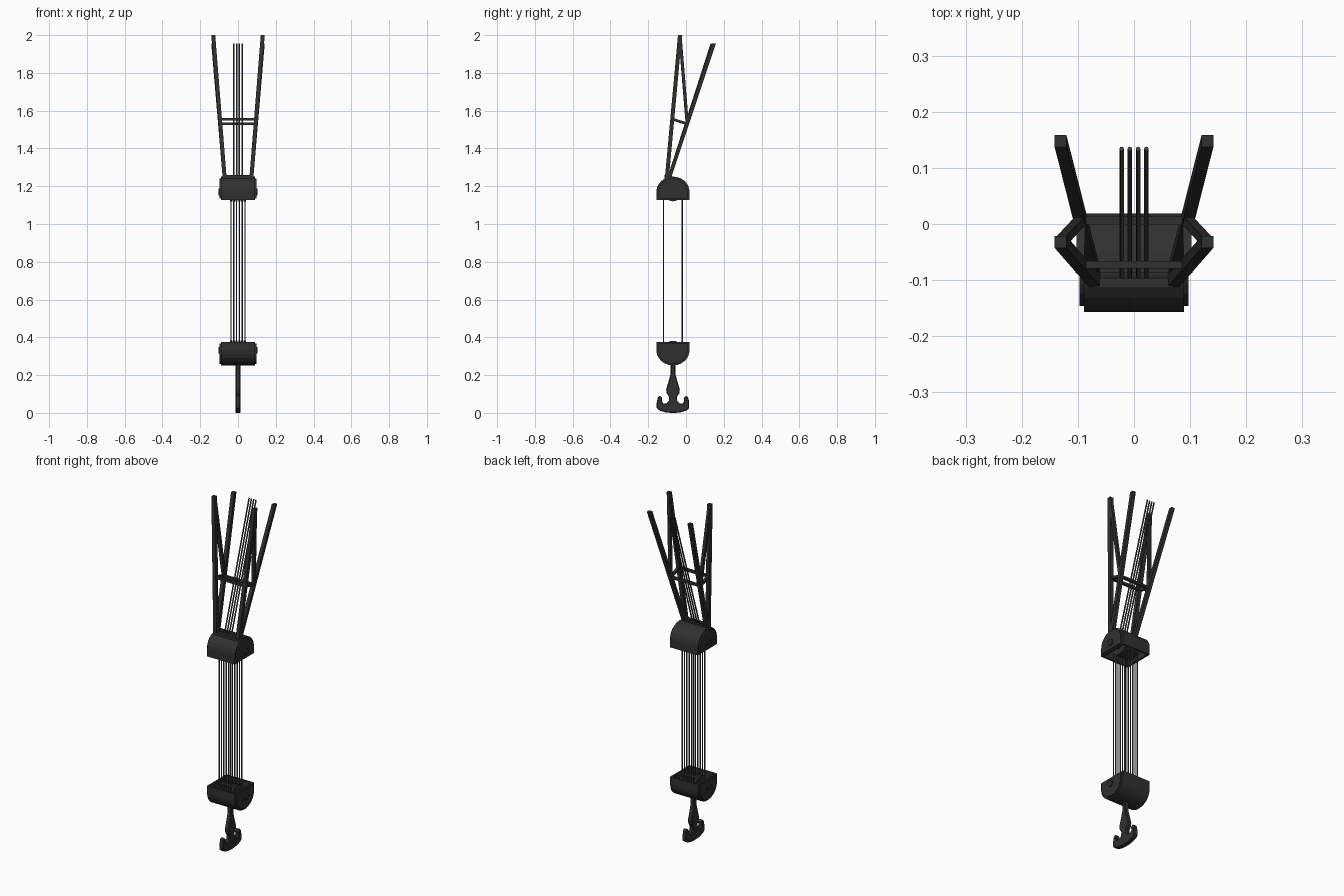
import bpy, bmesh
from math import sin, cos, pi
from mathutils import Vector

if "Cube" in bpy.data.objects:
    bpy.data.objects.remove(bpy.data.objects["Cube"])

YC = -0.069            # centre line of the pulley blocks
ZU, ZL = 1.17, 0.332   # sheave axle heights, upper and lower block


def material(name, v):
    m = bpy.data.materials.new(name)
    m.diffuse_color = (v, v, v, 1)
    m.use_nodes = True
    m.node_tree.nodes["Principled BSDF"].inputs["Base Color"].default_value = m.diffuse_color
    return m


STEEL = material("dark_steel", 0.03)
ROPE = material("rope_grey", 0.06)


def finish(name, bm, mat=STEEL, smooth=False):
    bmesh.ops.recalc_face_normals(bm, faces=bm.faces)
    me = bpy.data.meshes.new(name)
    bm.to_mesh(me)
    bm.free()
    ob = bpy.data.objects.new(name, me)
    bpy.context.collection.objects.link(ob)
    me.materials.append(mat)
    if smooth:
        for p in me.polygons:
            p.use_smooth = len(p.vertices) == 4
    return ob


def loft(bm, a, b):
    """Closed prism between two matching rings of points."""
    va, vb = [bm.verts.new(p) for p in a], [bm.verts.new(p) for p in b]
    n = len(va)
    for i in range(n):
        bm.faces.new((va[i], va[(i + 1) % n], vb[(i + 1) % n], vb[i]))
    bm.faces.new(va[::-1])
    bm.faces.new(vb)


def extrude_x(bm, profile, x0, x1):
    loft(bm, [(x0, y, z) for y, z in profile], [(x1, y, z) for y, z in profile])


def beam(bm, p, q, w):
    """Square bar whose ends are cut square to its dominant axis."""
    p, q = Vector(p), Vector(q)
    d = [abs(c) for c in q - p]
    axis = d.index(max(d))
    i, j = [k for k in range(3) if k != axis]
    rings = []
    for c in (p, q):
        ring = []
        for a, b in ((-1, -1), (1, -1), (1, 1), (-1, 1)):
            v = c.copy()
            v[i] += a * w / 2
            v[j] += b * w / 2
            ring.append(v)
        rings.append(ring)
    loft(bm, *rings)


def rod(bm, p, q, r, n=8):
    p, q = Vector(p), Vector(q)
    rot = (q - p).to_track_quat('Z', 'Y')
    circle = [rot @ Vector((r * cos(2 * pi * k / n), r * sin(2 * pi * k / n), 0)) for k in range(n)]
    loft(bm, [p + c for c in circle], [q + c for c in circle])


def arch(zc, s, w, h, foot, n=12):
    """Arched outline; s = 1 opens downward, s = -1 opens upward."""
    pts = [(YC + w * cos(pi * k / n), zc + s * h * sin(pi * k / n)) for k in range(n + 1)]
    return [(YC + w, zc - s * foot)] + pts + [(YC - w, zc - s * foot)]


# Pulley blocks: open arched shell, cheek plates, axle bolts, sheaves
for tag, zc, s in (("upper", ZU, 1), ("lower", ZL, -1)):
    bm = bmesh.new()
    outer, inner = arch(zc, s, 0.088, 0.081, 0.043), arch(zc, s, 0.078, 0.071, 0.043)
    n = len(outer)
    for i in range(n - 1):
        extrude_x(bm, [outer[i], outer[i + 1], inner[i + 1], inner[i]], -0.085, 0.085)
    bmesh.ops.remove_doubles(bm, verts=bm.verts, dist=1e-5)
    seen = [f for f in bm.faces if all(len(e.link_faces) > 2 for e in f.edges if
            abs(e.verts[0].co.x - e.verts[1].co.x) > 0.1)
            and abs(f.normal.x) < 0.5 and f.calc_area() < 0.0018]
    bmesh.ops.delete(bm, geom=[f for f in seen], context='FACES_ONLY')
    finish(tag + "_block_shell", bm)

    bm = bmesh.new()
    for sx in (-1, 1):
        extrude_x(bm, arch(zc, s, 0.088, 0.081, 0.043), sx * 0.078, sx * 0.089)
        extrude_x(bm, arch(zc, s, 0.077, 0.072, 0.036), sx * 0.089, sx * 0.097)
    finish(tag + "_block_cheeks", bm)

    bm = bmesh.new()
    rod(bm, (-0.104, YC, zc), (0.104, YC, zc), 0.018, 12)
    finish(tag + "_axle", bm)

    bm = bmesh.new()
    for k in range(6):
        x = (k - 2.5) * 0.015
        rod(bm, (x - 0.006, YC, zc), (x + 0.006, YC, zc), 0.05, 20)
    finish(tag + "_sheaves", bm, smooth=True)

# Hoisting ropes between the blocks
bm = bmesh.new()
for k in range(6):
    x = (k - 2.5) * 0.015
    for dy in (-0.05, 0.05):
        rod(bm, (x, YC + dy, ZL), (x, YC + dy, ZU), 0.0035)
finish("hoist_ropes", bm, ROPE, True)

# Lead ropes running up along the boom head
bm = bmesh.new()
for k in range(4):
    x = (k - 1.5) * 0.0147
    rod(bm, (x, -0.096, 1.24), (x, 0.134, 1.955), 0.004)
finish("lead_ropes", bm, ROPE, True)

# Boom head: splayed lattice legs and braces on each side
FB, FT = Vector((0.070, -0.102, 1.235)), Vector((0.131, -0.032, 2.0))
BB, BT = Vector((0.070, -0.092, 1.235)), Vector((0.131, 0.148, 1.955))
FN, BN = FB.lerp(FT, 0.418), BB.lerp(BT, 0.41)
for side, sx in (("left", -1), ("right", 1)):
    for name, p, q, w in (("front_leg", FB, FT, 0.021), ("back_leg", BB, BT, 0.021),
                          ("diagonal_brace", BN, FT, 0.017), ("side_brace", FN, BN, 0.015)):
        bm = bmesh.new()
        beam(bm, (sx * p.x, p.y, p.z), (sx * q.x, q.y, q.z), w)
        finish(side + "_" + name, bm)

# Crossbars tying the two sides together
for name, x, y, z, w in (("front_crossbar", FN.x, FN.y, FN.z, 0.014),
                         ("back_crossbar", BN.x, BN.y, BN.z, 0.014),
                         ("base_front_bar", 0.07, -0.105, 1.25, 0.018),
                         ("base_back_bar", 0.07, -0.080, 1.25, 0.014)):
    bm = bmesh.new()
    beam(bm, (-x, y, z), (x, y, z), w)
    finish(name, bm)

# Double hook: half outline mirrored, then softened with a bevel
half = [(0.013, 0.27), (0.013, 0.205), (0.024, 0.165), (0.036, 0.125), (0.034, 0.105),
        (0.021, 0.085), (0.022, 0.064), (0.035, 0.050), (0.051, 0.050), (0.059, 0.060),
        (0.057, 0.078), (0.070, 0.092), (0.081, 0.080), (0.086, 0.055), (0.086, 0.025),
        (0.070, 0.012), (0.040, 0.003), (0.012, 0.0)]
outline = [(YC + y, z) for y, z in half] + [(YC - y, z) for y, z in reversed(half)]
bm = bmesh.new()
extrude_x(bm, outline, -0.013, 0.013)
hook = finish("double_hook", bm)
bev = hook.modifiers.new("soft_edges", 'BEVEL')
bev.width, bev.segments = 0.004, 1
bev.limit_method, bev.angle_limit = 'ANGLE', 1.2
